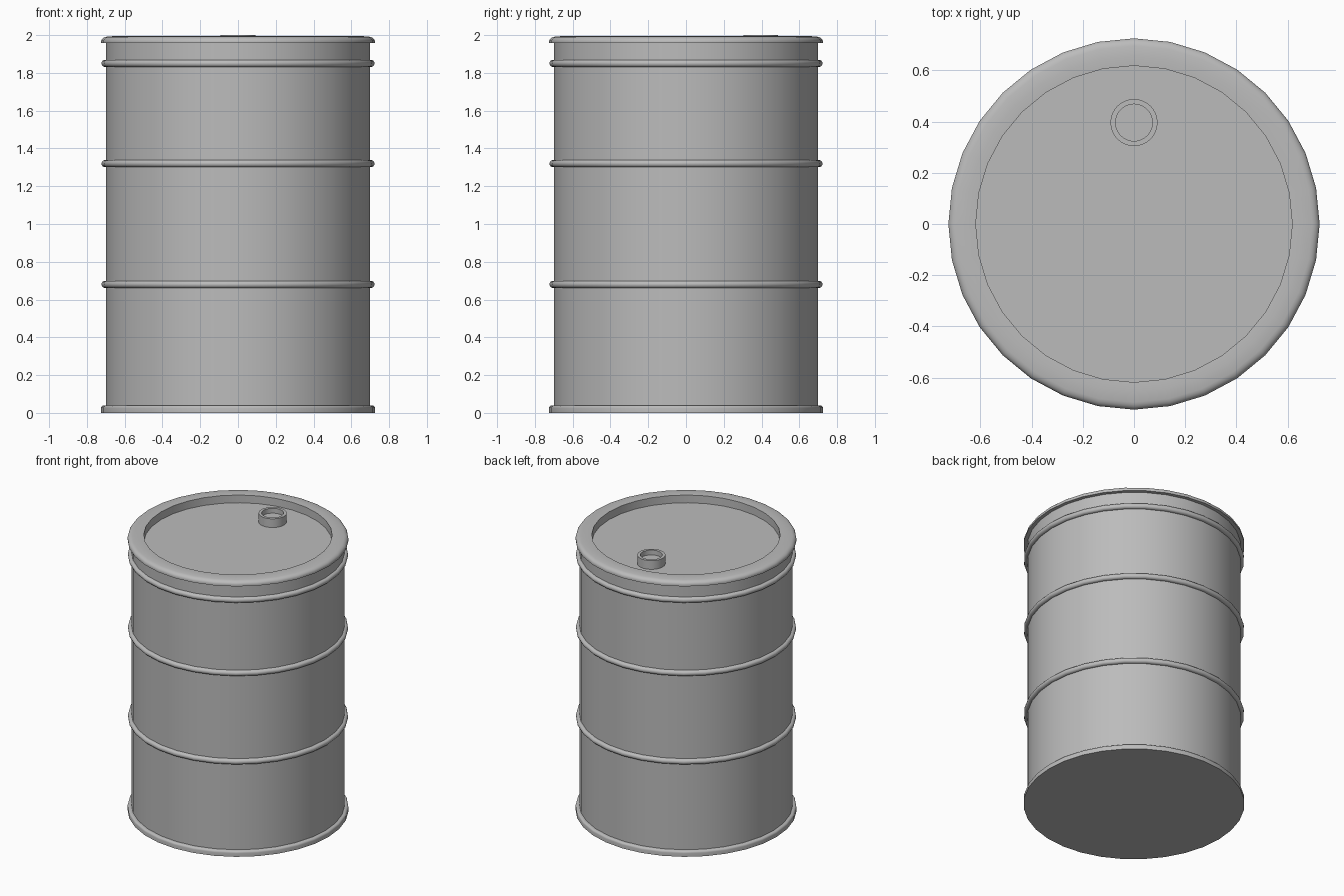
import bpy
import bmesh
from math import cos, sin, pi, radians
from mathutils import Vector

cube = bpy.data.objects.get("Cube")
if cube:
    bpy.data.objects.remove(cube, do_unlink=True)

SIDES = 32
BODY_R = 0.70
RIM_R = 0.725

steel = bpy.data.materials.new("grey_steel")
steel.use_nodes = True
GREY = (0.5, 0.5, 0.5, 1)
steel.diffuse_color = GREY
steel.node_tree.nodes["Principled BSDF"].inputs["Base Color"].default_value = GREY


def arc(r, z, rx, rz, start, end, steps=4):
    """Points of an elliptical arc in the radius/height plane."""
    angles = [radians(start + (end - start) * i / steps) for i in range(steps + 1)]
    return [(r + rx * cos(a), z + rz * sin(a)) for a in angles]


def lathe(name, profile, location=(0, 0, 0)):
    """Turn a profile of (radius, height) points; radius 0 closes the end."""
    bm = bmesh.new()
    verts = [bm.verts.new((r, 0, z)) for r, z in profile]
    edges = [bm.edges.new(pair) for pair in zip(verts, verts[1:])]
    bmesh.ops.spin(bm, geom=verts + edges, cent=Vector(), axis=(0, 0, 1),
                   angle=2 * pi, steps=SIDES, use_merge=False)
    bmesh.ops.remove_doubles(bm, verts=bm.verts, dist=0.0005)
    bmesh.ops.recalc_face_normals(bm, faces=bm.faces)
    mesh = bpy.data.meshes.new(name)
    bm.to_mesh(mesh)
    bm.free()
    mesh.materials.append(steel)
    obj = bpy.data.objects.new(name, mesh)
    obj.location = location
    bpy.context.collection.objects.link(obj)
    bpy.ops.object.select_all(action="DESELECT")
    obj.select_set(True)
    bpy.context.view_layer.objects.active = obj
    bpy.ops.object.shade_smooth_by_angle(angle=radians(40))
    return obj


# Main wall, closed inside the base and lid
lathe("barrel_wall", [(0, 0.02), (BODY_R, 0.02), (BODY_R, 1.965),
                      (0.66, 1.965), (0.66, 1.925), (0, 1.925)])

# Base with a rounded upper edge
lathe("base_rim", [(0, 0), (RIM_R, 0), (RIM_R, 0.025)]
      + arc(RIM_R - 0.015, 0.025, 0.015, 0.015, 0, 90) + [(0.68, 0.04)])

# Rolled hoops around the wall
for name, z in (("lower_hoop", 0.68), ("middle_hoop", 1.32), ("upper_hoop", 1.85)):
    lathe(name, [(0.68, z - 0.019)] + arc(0.705, z, 0.018, 0.019, -90, 90, 6)
          + [(0.68, z + 0.019)])

# Lid: rolled rim, inner wall and sunken floor
lathe("lid", [(0.68, 1.957), (RIM_R, 1.957)]
      + arc(0.69, 1.966, RIM_R - 0.69, 0.026, 0, 80, 5)
      + [(0.655, 1.995), (0.618, 1.993), (0.618, 1.937), (0, 1.937)])

# Filler neck with a shallow hollow
lathe("filler_neck", [(0.092, 1.93), (0.092, 2.0), (0.072, 2.0), (0.072, 1.965), (0, 1.965)],
      (0, 0.396, 0))
